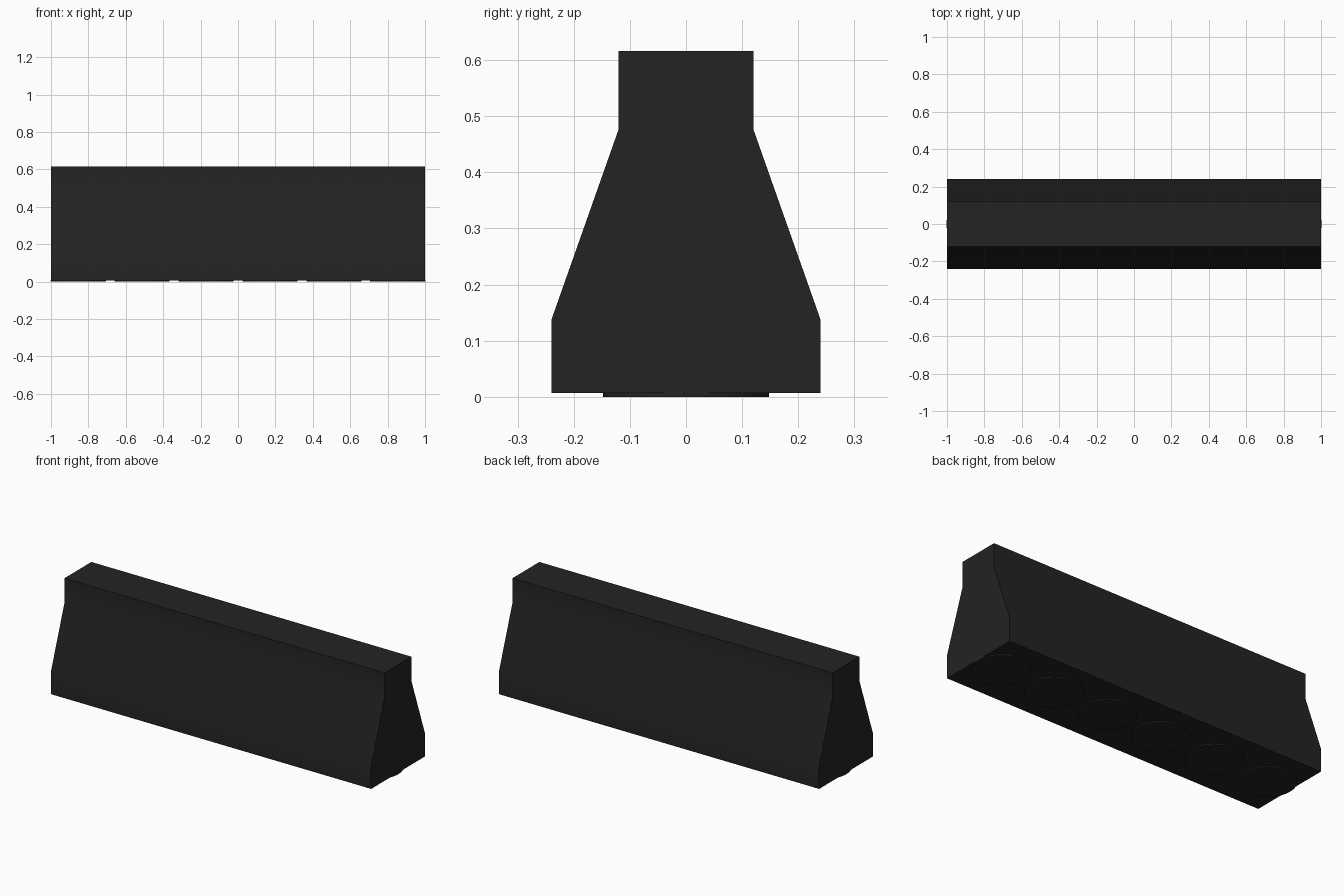
import bpy
import bmesh
import math

cube = bpy.data.objects.get("Cube")
if cube:
    bpy.data.objects.remove(cube, do_unlink=True)

HALF_LENGTH = 1.0
FOOT_HEIGHT = 0.007
FOOT_RADIUS = 0.148
FOOT_SPACING = 0.342


def make_material(name, color):
    mat = bpy.data.materials.new(name)
    mat.use_nodes = True
    mat.diffuse_color = color
    mat.node_tree.nodes["Principled BSDF"].inputs["Base Color"].default_value = color
    return mat


def finish(obj, mat):
    obj.data.materials.append(mat)
    bpy.ops.object.select_all(action="DESELECT")
    obj.select_set(True)
    bpy.context.view_layer.objects.active = obj
    bpy.ops.object.shade_smooth_by_angle(angle=math.radians(30))


black = make_material("matte_black", (0.017, 0.017, 0.017, 1))

# Barrier body: half profile (y, z) mirrored, then extruded along x
half = [(0.24, FOOT_HEIGHT), (0.24, 0.137), (0.12, 0.477), (0.12, 0.616)]
profile = half + [(-y, z) for y, z in reversed(half)]
bm = bmesh.new()
end = bm.faces.new([bm.verts.new((-HALF_LENGTH, y, z)) for y, z in profile])
result = bmesh.ops.extrude_face_region(bm, geom=[end], use_keep_orig=True)
moved = [v for v in result["geom"] if isinstance(v, bmesh.types.BMVert)]
bmesh.ops.translate(bm, verts=moved, vec=(2 * HALF_LENGTH, 0, 0))
bmesh.ops.recalc_face_normals(bm, faces=bm.faces)
mesh = bpy.data.meshes.new("barrier_body")
bm.to_mesh(mesh)
bm.free()
body = bpy.data.objects.new("barrier_body", mesh)
bpy.context.collection.objects.link(body)
finish(body, black)

# Row of thin round feet under the body
for i in range(6):
    bpy.ops.mesh.primitive_cylinder_add(
        vertices=48, radius=FOOT_RADIUS, depth=FOOT_HEIGHT,
        location=((i - 2.5) * FOOT_SPACING, 0, FOOT_HEIGHT / 2))
    foot = bpy.context.object
    foot.name = f"round_foot_{i + 1}"
    finish(foot, black)
